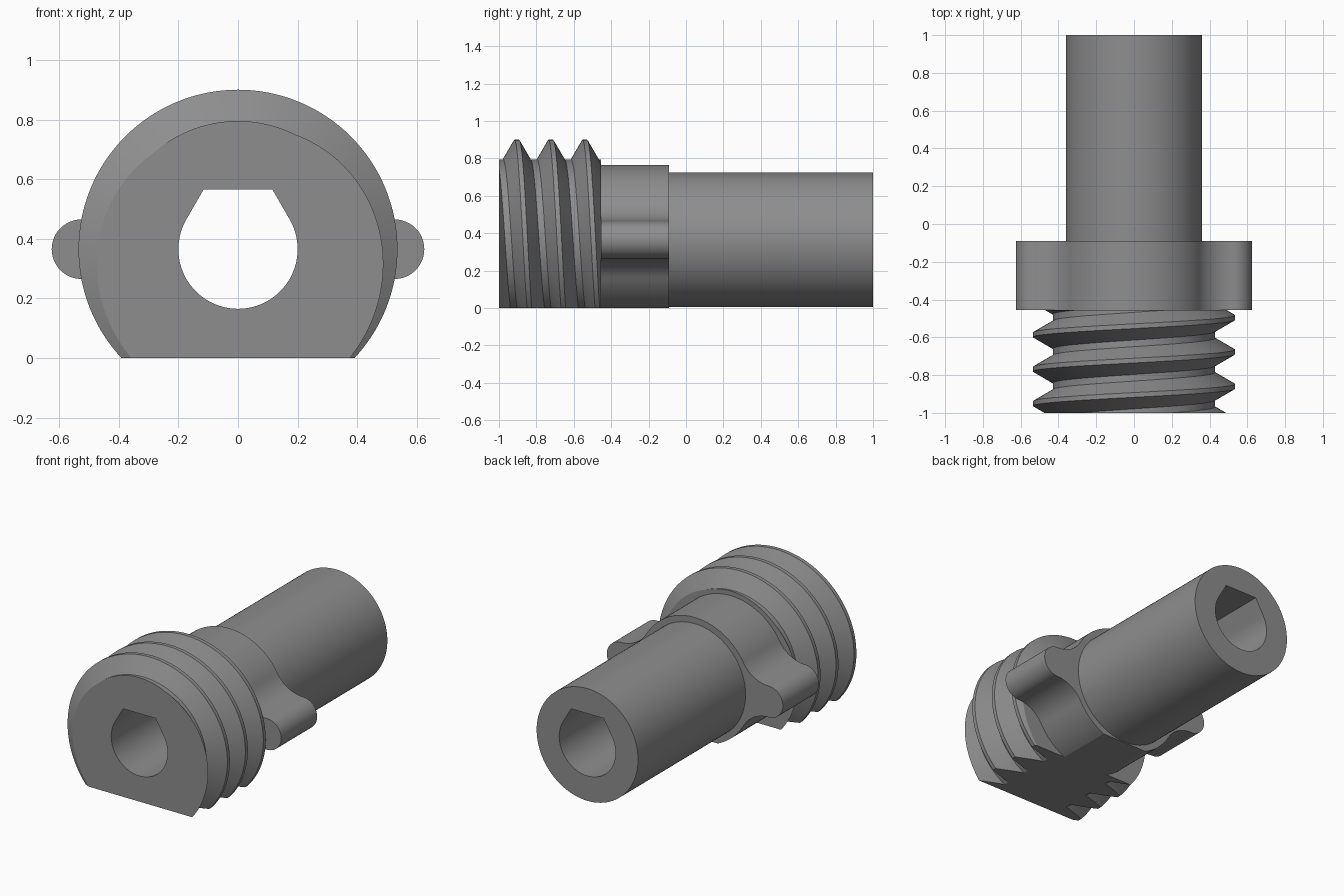
import bpy, bmesh, math
from mathutils import Vector

if "Cube" in bpy.data.objects:
    bpy.data.objects.remove(bpy.data.objects["Cube"])

AXIS_Z = 0.365
Y_FRONT, Y_COLLAR, Y_SHAFT, Y_BACK = -1.0, -0.455, -0.09, 1.0
BORE_R = 0.2

grey = bpy.data.materials.new("mid grey")
grey.diffuse_color = (0.27, 0.27, 0.27, 1)
grey.use_nodes = True
grey.node_tree.nodes["Principled BSDF"].inputs["Base Color"].default_value = grey.diffuse_color


def make_object(name, bm):
    bmesh.ops.recalc_face_normals(bm, faces=bm.faces)
    mesh = bpy.data.meshes.new(name)
    bm.to_mesh(mesh)
    bm.free()
    mesh.materials.append(grey)
    ob = bpy.data.objects.new(name, mesh)
    bpy.context.collection.objects.link(ob)
    return ob


def arc(cx, cz, r, a0, a1, n):
    """Points on an arc in degrees, relative to the axis."""
    return [(cx + r * math.cos(math.radians(a0 + (a1 - a0) * i / n)),
             cz + r * math.sin(math.radians(a0 + (a1 - a0) * i / n))) for i in range(n + 1)]


def extrude(points, y0, y1):
    """Prism along y from an outline around the axis."""
    bm = bmesh.new()
    face = bm.faces.new([bm.verts.new((x, y0, z + AXIS_Z)) for x, z in points])
    ext = bmesh.ops.extrude_face_region(bm, geom=[face])
    verts = [v for v in ext["geom"] if isinstance(v, bmesh.types.BMVert)]
    bmesh.ops.translate(bm, verts=verts, vec=(0, y1 - y0, 0))
    return bm


def clip(bm, co, no):
    """Cut away the side the normal points to and close the hole."""
    bmesh.ops.bisect_plane(bm, geom=bm.verts[:] + bm.edges[:] + bm.faces[:], dist=1e-6,
                           plane_co=co, plane_no=no, clear_outer=True)
    rim = [e for e in bm.edges if e.is_boundary
           and all(abs((v.co - Vector(co)).dot(Vector(no))) < 1e-4 for v in e.verts)]
    bmesh.ops.holes_fill(bm, edges=rim, sides=0)


# Threaded head: a helical sweep clipped flat at both ends and underneath
PITCH, ROOT_R, CREST_R, STEPS = 0.182, 0.43, 0.535, 128
section = [(-0.0735, ROOT_R), (-0.0125, CREST_R), (0.0125, CREST_R), (0.0735, ROOT_R)]
bm = bmesh.new()
rows = []
for i in range(STEPS * 6 + 1):
    a = 2 * math.pi * i / STEPS
    y = -0.905 + PITCH * (i / STEPS - 2)
    rows.append([bm.verts.new((r * math.sin(a), y + dy, AXIS_Z + r * math.cos(a)))
                 for dy, r in section])
for i in range(len(rows) - 1):
    a, b = rows[i], rows[i + 1]
    for k in range(3):
        bm.faces.new((a[k], a[k + 1], b[k + 1], b[k]))
    if i + 1 + STEPS < len(rows):  # root strip joining neighbouring turns
        c, d = rows[i + STEPS], rows[i + STEPS + 1]
        bm.faces.new((a[3], c[0], d[0], b[3]))
clip(bm, (0, Y_FRONT, 0), (0, -1, 0))
clip(bm, (0, Y_COLLAR, 0), (0, 1, 0))
clip(bm, (0, 0, 0), (0, 0, -1))
head = make_object("threaded_head", bm)

# Collar with two rounded wings blended in by concave fillets
WING_X, WING_R, FILLET = 0.525, 0.1, 0.21
join = math.degrees(math.atan2(WING_R + FILLET, WING_X))
quarter = (arc(WING_X, 0, WING_R, 0, 90, 12)
           + arc(WING_X, WING_R + FILLET, FILLET, 270, 180 + join, 12)[1:]
           + arc(0, 0, 0.40, join, 90, 20)[1:])
half = quarter + [(-x, z) for x, z in quarter[-2::-1]]
outline = half + [(x, -z) for x, z in half[-2:0:-1]]
bm = extrude(outline, Y_COLLAR, Y_SHAFT)
clip(bm, (0, 0, 0), (0, 0, -1))
collar = make_object("winged_collar", bm)

# Plain round shaft
shaft = make_object("shaft", extrude(arc(0, 0, 0.36, 0, 360, 96)[:-1], Y_SHAFT, Y_BACK))

# Bore: round below, sloped sides meeting a flat roof above
roof = BORE_R * math.tan(math.radians(30))
bore = [(roof, BORE_R), (-roof, BORE_R)] + arc(0, 0, BORE_R, 150, 390, 64)
cutter = make_object("bore_cutter", extrude(bore, -1.2, 1.2))
cutter.hide_render = True

for ob in (head, collar, shaft):
    mod = ob.modifiers.new("bore", 'BOOLEAN')
    mod.operation = 'DIFFERENCE'
    mod.solver = 'EXACT'
    mod.object = cutter
    bpy.context.view_layer.update()
    bored = bpy.data.meshes.new_from_object(ob.evaluated_get(bpy.context.evaluated_depsgraph_get()))
    ob.modifiers.clear()
    ob.data = bored
bpy.data.objects.remove(cutter)

# Smooth round surfaces, crisp edges
for ob in (head, collar, shaft):
    bpy.ops.object.select_all(action='DESELECT')
    ob.select_set(True)
    bpy.context.view_layer.objects.active = ob
    bpy.ops.object.shade_smooth_by_angle(angle=math.radians(25))
